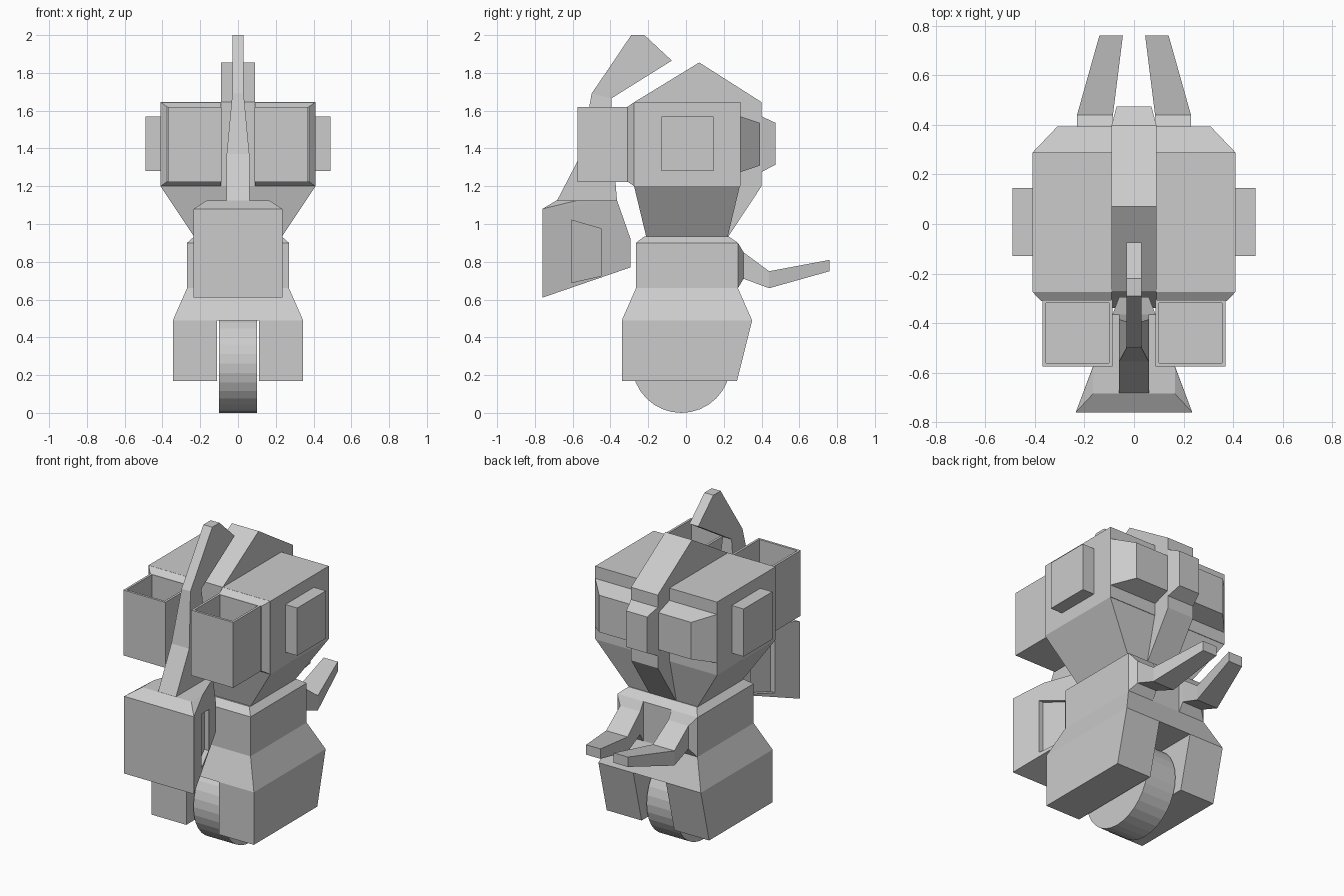
import bpy, bmesh, math
from mathutils import Matrix

if "Cube" in bpy.data.objects:
    bpy.data.objects.remove(bpy.data.objects["Cube"])

grey = bpy.data.materials.new("plain_grey")
grey.diffuse_color = (0.6, 0.6, 0.6, 1)
grey.use_nodes = True
grey.node_tree.nodes["Principled BSDF"].inputs["Base Color"].default_value = grey.diffuse_color


def finish(name, bm):
    bmesh.ops.recalc_face_normals(bm, faces=bm.faces[:])
    me = bpy.data.meshes.new(name)
    bm.to_mesh(me)
    bm.free()
    me.materials.append(grey)
    ob = bpy.data.objects.new(name, me)
    bpy.context.collection.objects.link(ob)
    return ob


def hull(name, pts, pair=False):
    """Convex solid; pair=True adds a mirrored copy across x = 0."""
    bm = bmesh.new()
    for s in ((1, -1) if pair else (1,)):
        vs = [bm.verts.new((s * x, y, z)) for x, y, z in pts]
        bmesh.ops.convex_hull(bm, input=vs)
    bmesh.ops.dissolve_limit(bm, angle_limit=0.01, verts=bm.verts[:], edges=bm.edges[:])
    return finish(name, bm)


def box(x0, x1, y0, y1, z0, z1):
    return [(x, y, z) for x in (x0, x1) for y in (y0, y1) for z in (z0, z1)]


def both(pts):
    return [(s * x, y, z) for x, y, z in pts for s in (1, -1)]


def loft(name, rings, pair=False):
    """Skin a chain of four-point rings and cap the ends."""
    bm = bmesh.new()
    for s in ((1, -1) if pair else (1,)):
        vr = [[bm.verts.new((s * x, y, z)) for x, y, z in r] for r in rings]
        for a, b in zip(vr, vr[1:]):
            for i in range(4):
                j = (i + 1) % 4
                bm.faces.new((a[i], a[j], b[j], b[i]))
        bm.faces.new(vr[0])
        bm.faces.new(vr[-1])
    return finish(name, bm)


# Wheel between the legs
bm = bmesh.new()
bmesh.ops.create_cone(bm, cap_ends=True, segments=32, radius1=0.261, radius2=0.261, depth=0.2,
                      matrix=Matrix.Translation((0, -0.025, 0.261)) @ Matrix.Rotation(math.pi / 2, 4, 'Y'))
finish("wheel", bm)

# Legs on each side of the wheel
hull("legs", [(x, y, z) for x in (0.11, 0.345)
              for y, z in ((-0.34, 0.17), (0.27, 0.17), (0.35, 0.49), (-0.34, 0.49))], True)

# Torso
loft("torso", [[(-w, y0, z), (w, y0, z), (w, y1, z), (-w, y1, z)] for w, y0, y1, z in (
    (0.345, -0.34, 0.35, 0.49), (0.27, -0.265, 0.275, 0.66),
    (0.27, -0.265, 0.275, 0.90), (0.23, -0.22, 0.225, 0.935))])

# Bent arms at the back
loft("arms", [[(xi, y, z0), (xo, y, z0), (xo, y, z1), (xi, y, z1)] for xi, xo, y, z0, z1 in (
    (0.095, 0.27, 0.275, 0.66, 0.90), (0.095, 0.23, 0.305, 0.71, 0.85),
    (0.085, 0.23, 0.44, 0.66, 0.75), (0.045, 0.14, 0.76, 0.75, 0.81))], True)

# Neck and head
hull("neck", box(-0.41, 0.41, -0.275, 0.285, 1.2, 1.2) + box(-0.23, 0.23, -0.21, 0.22, 0.93, 0.93))
hull("head", box(-0.41, 0.41, -0.275, 0.288, 1.2, 1.645))
hull("crest", both([(0.09, y, z) for y, z in (
    (-0.274, 1.645), (0.07, 1.855), (0.40, 1.645), (0.40, 1.2), (0.225, 0.935), (0, 0.935))]))
hull("nose", both([(0.09, 0.40, 1.57), (0.09, 0.40, 1.275), (0.07, 0.475, 1.535), (0.07, 0.475, 1.315)]))
hull("visors", box(0.08, 0.41, 0.28, 0.288, 1.275, 1.57) + box(0.08, 0.31, 0.393, 0.393, 1.31, 1.535), True)
hull("ears", box(0.40, 0.49, -0.13, 0.145, 1.28, 1.57), True)
hull("front_plates", box(0.09, 0.41, -0.274, -0.274, 1.2, 1.645)
     + box(0.09, 0.375, -0.31, -0.31, 1.225, 1.62), True)

# Open-topped boxes on the front of the head
tubes = hull("open_boxes", box(0.087, 0.37, -0.575, -0.305, 1.222, 1.62), True)
bm = bmesh.new()
bm.from_mesh(tubes.data)
for top in [f for f in bm.faces if f.normal.z > 0.9]:
    bmesh.ops.inset_region(bm, faces=[top], thickness=0.02)
    walls = bmesh.ops.extrude_face_region(bm, geom=[top])["geom"]
    bmesh.ops.translate(bm, vec=(0, 0, -0.3), verts=[v for v in walls if isinstance(v, bmesh.types.BMVert)])
    if top.is_valid:
        bmesh.ops.delete(bm, geom=[top], context='FACES_ONLY')
bm.to_mesh(tubes.data)
bm.free()

# Tall fin in the middle
loft("fin", [[(-w, yf, zf), (w, yf, zf), (w, yb, zb), (-w, yb, zb)] for w, yf, zf, yb, zb in (
    (0.03, -0.29, 2.0, -0.22, 2.0), (0.03, -0.381, 1.865, -0.075, 1.865),
    (0.03, -0.50, 1.69, -0.395, 1.665), (0.06, -0.555, 1.37, -0.385, 1.37),
    (0.06, -0.685, 1.12, -0.365, 1.12))])

# Chest box with a shallow slot in each side
chest = hull("chest_box", both([
    (0.235, -0.76, 0.61), (0.235, -0.76, 1.08), (0.165, -0.685, 1.125), (0.165, -0.575, 1.125),
    (0.087, -0.365, 1.125), (0.06, -0.295, 0.925), (0.06, -0.295, 0.77)]))
cutter = hull("slot_cutter", [(x + d, y, z) for d in (-0.03, 0.06) for x, y, z in (
    (0.176, -0.605, 1.02), (0.176, -0.605, 0.69), (0.118, -0.45, 0.975), (0.118, -0.45, 0.725))], True)
cutter.hide_render = True
cutter.hide_viewport = True
cut = chest.modifiers.new("slots", 'BOOLEAN')
cut.operation = 'DIFFERENCE'
cut.solver = 'EXACT'
cut.object = cutter
